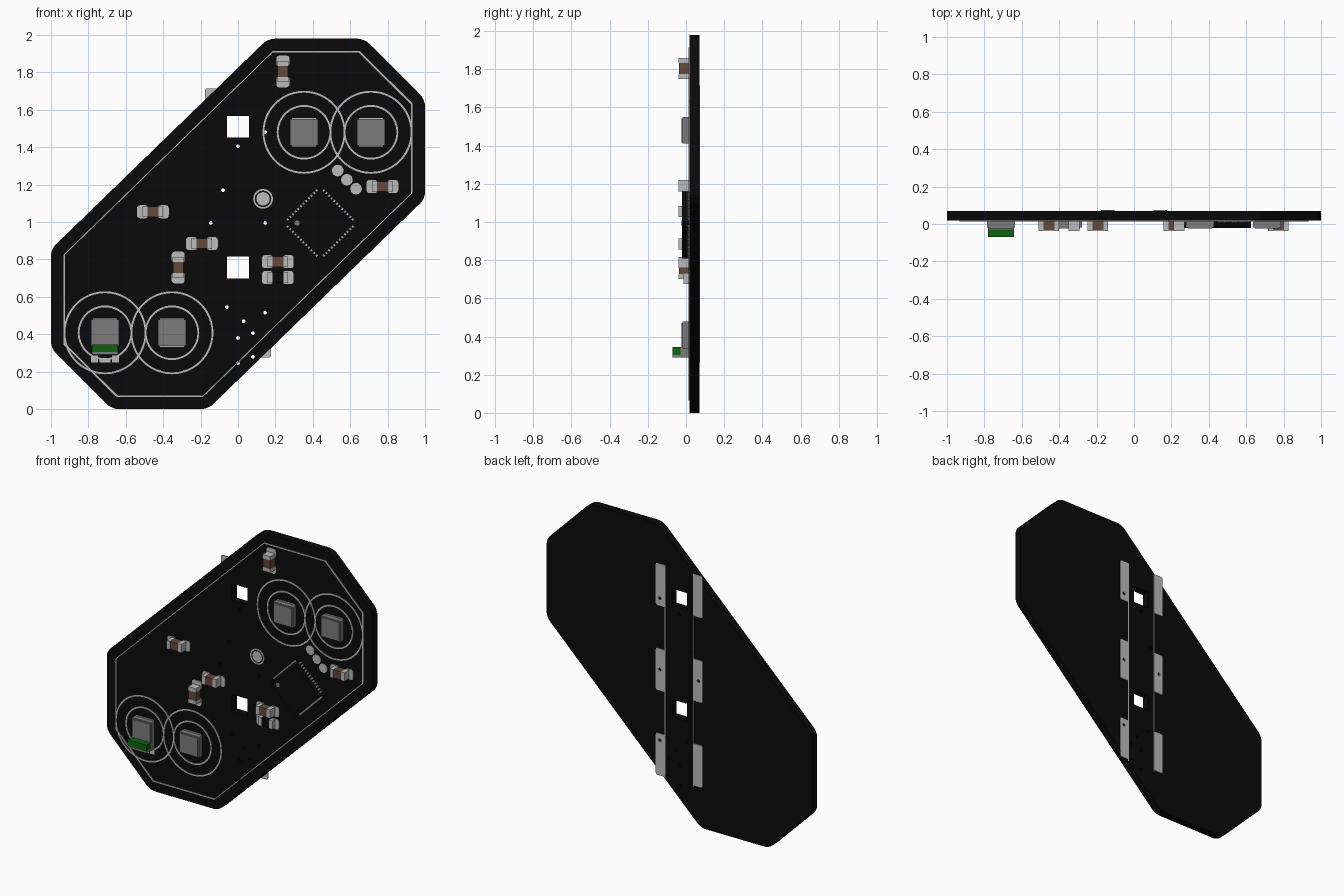
import bpy, bmesh
from math import sin, cos, pi, radians
from mathutils import Matrix, Vector

if "Cube" in bpy.data.objects:
    bpy.data.objects.remove(bpy.data.objects["Cube"], do_unlink=True)


def material(name, rgb):
    m = bpy.data.materials.new(name)
    m.use_nodes = True
    m.diffuse_color = (*rgb, 1)
    bsdf = m.node_tree.nodes["Principled BSDF"]
    bsdf.inputs["Base Color"].default_value = (*rgb, 1)
    bsdf.inputs["Roughness"].default_value = 0.6
    return m


BLACK = material("board black", (0.003, 0.003, 0.003))
SILVER = material("tin silver", (0.5, 0.5, 0.5))
GREY = material("lamp grey", (0.2, 0.2, 0.2))
BROWN = material("ceramic brown", (0.13, 0.065, 0.045))
GREEN = material("sensor green", (0.005, 0.12, 0.005))

FRONT, BACK = 0.018, 0.07   # board faces
PLATE = FRONT - 0.004       # front of flat copper and print


def add_prism(bm, pts, y0, y1, r=0.0):
    """Extrude an outline in the xz plane from y0 to y1, with rounded corners."""
    part = bmesh.new()
    part.faces.new([part.verts.new((x, y0, z)) for x, z in pts])
    if r:
        bmesh.ops.bevel(part, geom=part.verts[:], offset=r, segments=4,
                        profile=0.5, affect='VERTICES')
    out = bmesh.ops.extrude_face_region(part, geom=part.faces[:])
    moved = [v for v in out["geom"] if isinstance(v, bmesh.types.BMVert)]
    bmesh.ops.translate(part, verts=moved, vec=(0, y1 - y0, 0))
    bmesh.ops.recalc_face_normals(part, faces=part.faces[:])
    tmp = bpy.data.meshes.new("tmp")
    part.to_mesh(tmp)
    part.free()
    bm.from_mesh(tmp)
    bpy.data.meshes.remove(tmp)


def finish(name, bm, mat):
    me = bpy.data.meshes.new(name)
    bm.to_mesh(me)
    bm.free()
    me.materials.append(mat)
    ob = bpy.data.objects.new(name, me)
    bpy.context.collection.objects.link(ob)
    return ob


def rect(cx, cz, w, h):
    return [(cx - w / 2, cz - h / 2), (cx + w / 2, cz - h / 2),
            (cx + w / 2, cz + h / 2), (cx - w / 2, cz + h / 2)]


def disc(cx, cz, r, n=24):
    return [(cx + r * cos(2 * pi * i / n), cz + r * sin(2 * pi * i / n)) for i in range(n)]


def solid(name, outlines, y0, y1, mat, r=0.0):
    bm = bmesh.new()
    for pts in outlines:
        add_prism(bm, pts, y0, y1, r)
    return finish(name, bm, mat)


def band(name, outer, inner, mat):
    """Flat closed strip printed on the front, between two matching outlines."""
    bm = bmesh.new()
    n = len(outer)
    loops = [[bm.verts.new((x, y, z)) for x, z in pts]
             for pts, y in ((outer, FRONT), (outer, PLATE), (inner, PLATE), (inner, FRONT))]
    for a, b in zip(loops, loops[1:]):
        for i in range(n):
            j = (i + 1) % n
            bm.faces.new((a[i], a[j], b[j], b[i]))
    bmesh.ops.recalc_face_normals(bm, faces=bm.faces[:])
    return finish(name, bm, mat)


def two_fold(half):
    """Complete an outline by half a turn about the board centre."""
    return half + [(-x, 1.98 - z) for x, z in half]


# Drilled and square openings
drills = [(0.145, 1.48), (0, 1.405), (-0.08, 1.17), (-0.145, 0.995), (0.145, 0.995),
          (-0.06, 0.545), (0.03, 0.47), (0.145, 0.515), (0, 0.38), (0.08, 0.405),
          (0.08, 0.28), (0, 0.245)]
windows = [(0, 1.51), (0, 0.757)]
cutter = solid("opening_cutter", [disc(x, z, 0.01, 12) for x, z in drills]
               + [rect(x, z, 0.116, 0.116) for x, z in windows], -0.2, 0.2, BLACK)
cutter.hide_render = True


def cut(ob):
    mod = ob.modifiers.new("openings", 'BOOLEAN')
    mod.operation, mod.solver, mod.object = 'DIFFERENCE', 'EXACT', cutter
    bpy.context.view_layer.objects.active = ob
    bpy.ops.object.modifier_apply(modifier=mod.name)


# Board
edge = two_fold([(-1, 0.855), (0.16, 1.98), (0.675, 1.98), (1, 1.655)])
cut(solid("board", [edge], FRONT, BACK, BLACK, 0.035))

# Printed border line
line = two_fold([(-0.933, 0.825), (0.187, 1.915), (0.65, 1.915), (0.933, 1.635)])
inside = [(x * 0.991, 0.99 + (z - 0.99) * 0.991) for x, z in line]
band("border_line", line, inside, SILVER)

# Solder tabs and seam lines on the back
for side in (-1, 1):
    tag = "left" if side > 0 else "right"
    tabs = [rect(side * 0.14, z, 0.072, 0.285) for z in (1.572, 0.995, 0.418)]
    cut(solid(tag + "_back_tabs", tabs, BACK, BACK + 0.004, SILVER, 0.012))
    solid(tag + "_back_seam", [rect(side * 0.106, 0.99, 0.006, 1.45)],
          BACK, BACK + 0.003, SILVER)
bpy.data.objects.remove(cutter, do_unlink=True)

# Lamps with their double rings
for i, (x, z) in enumerate([(0.353, 1.48), (0.711, 1.48), (-0.711, 0.408), (-0.353, 0.408)], 1):
    for kind, r in (("inner", 0.146), ("outer", 0.222)):
        band(f"{kind}_ring_{i}", disc(x, z, r, 48), disc(x, z, r - 0.010, 48), SILVER)
    solid(f"lamp_pads_{i}", [rect(x, z, 0.13, 0.152)], PLATE, FRONT, SILVER)
    solid(f"lamp_body_{i}", [rect(x, z, 0.148, 0.14)], -0.018, PLATE, GREY)
    solid(f"lamp_lens_{i}", [rect(x, z, 0.13, 0.125)], -0.024, -0.018, GREY)

# Side-looking sensor beside one lamp
solid("sensor_base", [rect(-0.711, 0.318, 0.14, 0.056)], -0.03, FRONT, GREY)
solid("sensor_block", [rect(-0.711, 0.325, 0.14, 0.042)], -0.07, -0.02, GREEN)
solid("sensor_foot", [rect(-0.711, 0.298, 0.14, 0.014)], -0.07, -0.03, GREY)
solid("sensor_pads", [rect(-0.767, 0.268, 0.036, 0.036), rect(-0.655, 0.268, 0.036, 0.036),
                      rect(-0.711, 0.262, 0.06, 0.024)], PLATE, FRONT, SILVER)


# Small two-ended parts
def chip(name, x, z, upright, mat, front):
    def r(offset, length, width):
        return (rect(x, z + offset, width, length) if upright
                else rect(x + offset, z, length, width))
    solid(name + "_pads", [r(s * 0.055, 0.06, 0.07) for s in (-1, 1)],
          PLATE, FRONT, SILVER, 0.016)
    solid(name + "_ends", [r(s * 0.042, 0.026, 0.058) for s in (-1, 1)],
          front, PLATE, SILVER)
    solid(name + "_middle", [r(0, 0.058, 0.055)], front + 0.002, PLATE, mat)


for i, (x, z, up) in enumerate([(0.24, 1.805, True), (-0.32, 0.757, True),
                                (-0.455, 1.055, False), (-0.193, 0.885, False),
                                (0.772, 1.19, False), (0.213, 0.788, False)], 1):
    chip(f"capacitor_{i}", x, z, up, BROWN, -0.038)
chip("resistor", 0.213, 0.703, False, BLACK, -0.012)

# Controller, turned by an eighth of a turn, with pins along each side
CX, CZ = 0.44, 0.995


def turned(pts, angle):
    rot = Matrix.Rotation(angle, 2)
    return [tuple(rot @ Vector(p) + Vector((CX, CZ))) for p in pts]


solid("controller_body", [turned(rect(0, 0, 0.262, 0.262), radians(45))], -0.022, FRONT, BLACK)
pins = [turned(rect(-0.11 + 0.02 * k, 0.137, 0.011, 0.014), radians(45 + 90 * s))
        for s in range(4) for k in range(12)]
solid("controller_pins", pins, 0.008, FRONT, SILVER)
solid("controller_mark", [disc(0.316, CZ, 0.014, 16)], -0.024, -0.022, GREY)

# Locating target and test points
band("target_ring", disc(0.134, 1.124, 0.053), disc(0.134, 1.124, 0.044), SILVER)
solid("target_disc", [disc(0.134, 1.124, 0.036)], PLATE, FRONT, SILVER)
solid("test_points", [disc(x, z, 0.031) for x, z in
                      ((0.533, 1.275), (0.582, 1.226), (0.631, 1.178))], PLATE, FRONT, SILVER)
